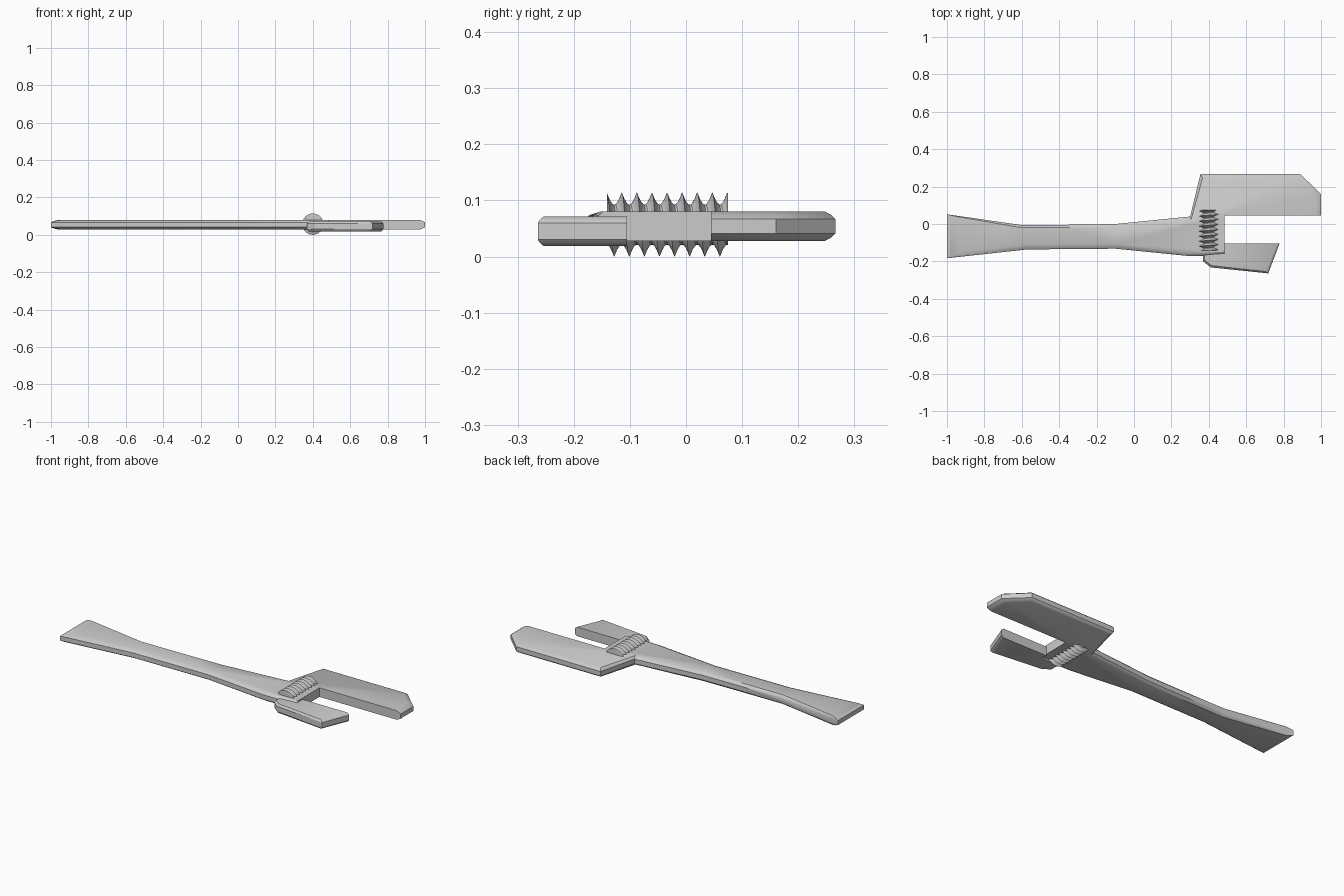
import bpy, bmesh
from math import sin, cos, pi

if "Cube" in bpy.data.objects:
    bpy.data.objects.remove(bpy.data.objects["Cube"])


def finish(name, bm, angle):
    bmesh.ops.remove_doubles(bm, verts=bm.verts, dist=1e-5)
    bmesh.ops.recalc_face_normals(bm, faces=bm.faces)
    mesh = bpy.data.meshes.new(name)
    bm.to_mesh(mesh)
    bm.free()
    ob = bpy.data.objects.new(name, mesh)
    bpy.context.collection.objects.link(ob)
    bpy.ops.object.select_all(action='DESELECT')
    ob.select_set(True)
    bpy.context.view_layer.objects.active = ob
    bpy.ops.object.shade_smooth_by_angle(angle=angle)
    return ob


def slab(name, outline, z0, z1, drop):
    """Flat plate; each outline point is x, y and the inset of its rounded rim."""
    bm = bmesh.new()
    levels = [(1, 0), (.4, .45), (0, 1)]
    levels = [(k, z0 + drop * t) for k, t in levels] + \
             [(k, z1 - drop * t) for k, t in reversed(levels)]
    rings = [[bm.verts.new((x + dx * k, y + dy * k, z)) for x, y, dx, dy in outline]
             for k, z in levels]
    n = len(outline)
    for a, b in zip(rings, rings[1:]):
        for i in range(n):
            j = (i + 1) % n
            bm.faces.new((a[i], a[j], b[j], b[i]))
    bm.faces.new(rings[0])
    bm.faces.new(rings[-1])
    return finish(name, bm, 0.55)


# handle with the fixed upper jaw
slab("handle_and_fixed_jaw", [
    (-1, .052, .04, -.01), (-.6, -.006, 0, -.014), (-.35, -.004, 0, -.014),
    (-.1, 0, 0, -.014), (.3, .04, .005, -.018), (.355, .266, .012, -.018),
    (.89, .266, -.01, -.018), (1, .16, -.03, -.006), (1, .045, -.03, 0),
    (.485, .045, 0, 0), (.485, -.16, 0, .012), (.37, -.17, 0, .016),
    (.28, -.17, 0, .02), (-.1, -.132, 0, .026), (-.57, -.136, 0, .026),
    (-1, -.183, .06, .03)], .028, .08, .013)

# sliding lower jaw
slab("sliding_jaw", [
    (.37, -.14, .006, 0), (.485, -.14, 0, 0), (.485, -.105, 0, 0),
    (.778, -.105, -.012, 0), (.718, -.264, -.014, .01),
    (.41, -.232, .004, .01), (.37, -.2, .008, .006)], .019, .071, .011)

# threaded adjusting screw
PITCH, Y0, Y1, CX, CZ, SEG = .0269, -.141, .075, .4, .057, 32
profile = [.057, .047, .040, .036, .036, .040, .047]
bm = bmesh.new()
steps = len(profile)
rows = []
for j in range(-2 * steps, 11 * steps):
    r = profile[j % steps]
    row = []
    for i in range(SEG + 1):
        t = 2 * pi * i / SEG
        y = -.1145 + PITCH * (j / steps - 1 + i / SEG)
        y = min(max(y, Y0), Y1)
        row.append(bm.verts.new((CX + r * sin(t), y, CZ + r * cos(t))))
    rows.append(row)
for a, b in zip(rows, rows[1:]):
    for i in range(SEG):
        q = (a[i], a[i + 1], b[i + 1], b[i])
        # skip faces beyond the cut ends of the thread after one turn
        yc = sum(v.co.y for v in q) / 4
        if yc > Y0 + 1e-6 and yc < Y1 - 1e-6:
            bm.faces.new(q)
loose = [v for v in bm.verts if not v.link_faces]
bmesh.ops.delete(bm, geom=loose, context='VERTS')
bmesh.ops.remove_doubles(bm, verts=bm.verts, dist=1e-5)
rim = [e for e in bm.edges if len(e.link_faces) == 1]
bmesh.ops.holes_fill(bm, edges=rim, sides=0)
finish("adjusting_screw", bm, 0.6)
